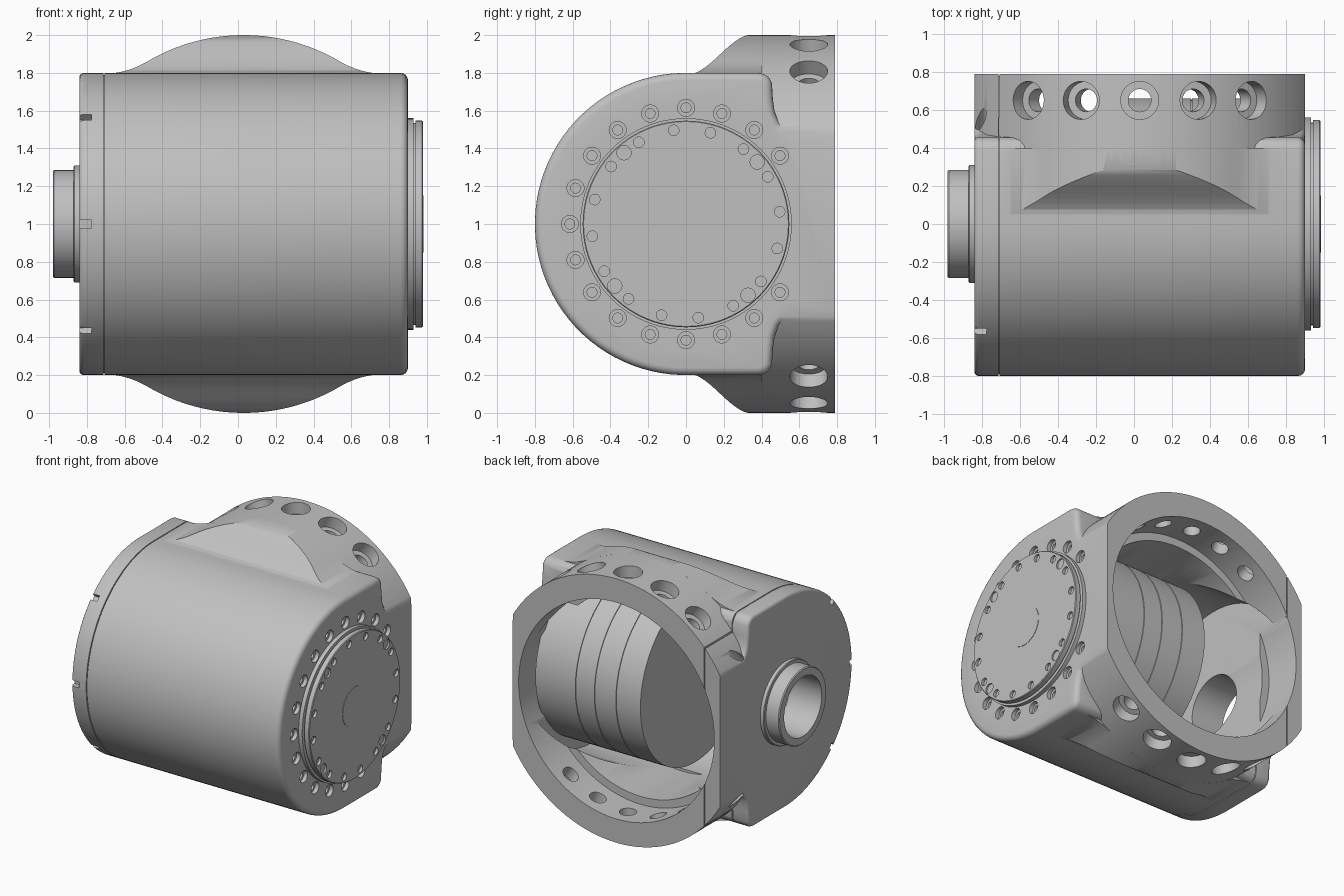
import bpy, bmesh
from math import sin, cos, pi, radians, sqrt
from mathutils import Vector, Matrix

if "Cube" in bpy.data.objects:
    bpy.data.objects.remove(bpy.data.objects["Cube"], do_unlink=True)

grey = bpy.data.materials.new("light_grey_metal")
grey.use_nodes = True
grey.diffuse_color = (0.53, 0.53, 0.53, 1)
grey.node_tree.nodes["Principled BSDF"].inputs["Base Color"].default_value = (0.53, 0.53, 0.53, 1)

MID = 0.03                      # x of the rear flange axis
RIGHT, LEFT, BACK = 0.9, -0.84, 0.79
X, Y = Vector((1, 0, 0)), Vector((0, 1, 0))


def finish(bm, name):
    bmesh.ops.recalc_face_normals(bm, faces=bm.faces)
    me = bpy.data.meshes.new(name)
    bm.to_mesh(me)
    bm.free()
    me.materials.append(grey)
    ob = bpy.data.objects.new(name, me)
    bpy.context.collection.objects.link(ob)
    return ob


def add_lathe(bm, pts, origin, axis, seg):
    """Revolve (height, radius) points about an axis, capped at both ends."""
    m = Matrix.Translation(origin) @ axis.to_track_quat('Z', 'Y').to_matrix().to_4x4()
    rings = [[bm.verts.new(m @ Vector((r * cos(2 * pi * i / seg), r * sin(2 * pi * i / seg), h)))
              for i in range(seg)] for h, r in pts]
    for a, b in zip(rings, rings[1:]):
        for i in range(seg):
            j = (i + 1) % seg
            bm.faces.new((a[i], a[j], b[j], b[i]))
    bm.faces.new(rings[0][::-1])
    bm.faces.new(rings[-1])


def lathe(name, pts, origin, axis, seg=96):
    bm = bmesh.new()
    add_lathe(bm, pts, Vector(origin), axis, seg)
    return finish(bm, name)


def hole_set(name, pts, places, seg=24):
    bm = bmesh.new()
    for origin, axis in places:
        add_lathe(bm, pts, origin, axis, seg)
    return finish(bm, name)


def prism(name, pts, axis, lo, hi, bevel_lo=0, bevel_hi=0):
    """Extrude a closed outline along x (y,z outline) or y (x,z outline)."""
    bm = bmesh.new()
    put = (lambda t, u, v: (t, u, v)) if axis == 'X' else (lambda t, u, v: (u, t, v))
    a, b = ([bm.verts.new(put(t, u, v)) for u, v in pts] for t in (lo, hi))
    caps = [bm.faces.new(a), bm.faces.new(b)]
    n = len(pts)
    for i in range(n):
        bm.faces.new((a[i], a[(i + 1) % n], b[(i + 1) % n], b[i]))
    bmesh.ops.recalc_face_normals(bm, faces=bm.faces)
    loops = [list(f.edges) for f in caps]
    for edges, width in zip(loops, (bevel_lo, bevel_hi)):
        if width:
            bmesh.ops.bevel(bm, geom=edges, offset=width, segments=4, profile=0.5,
                            affect='EDGES', clamp_overlap=False)
    return finish(bm, name)


def box(name, lo, hi):
    return prism(name, [(lo[1], lo[2]), (hi[1], lo[2]), (hi[1], hi[2]), (lo[1], hi[2])],
                 'X', lo[0], hi[0])


def combine(ob, other, op='DIFFERENCE'):
    """Apply a boolean and remove the helper."""
    mod = ob.modifiers.new("bool", 'BOOLEAN')
    mod.object, mod.operation, mod.solver = other, op, 'EXACT'
    dg = bpy.context.evaluated_depsgraph_get()
    me = bpy.data.meshes.new_from_object(ob.evaluated_get(dg))
    ob.modifiers.clear()
    ob.data = me
    bpy.data.objects.remove(other, do_unlink=True)
    return ob


def mirrored(upper):
    """Outline symmetric about z = 1 from its upper half (heights above axis)."""
    return [(u, 1 + v) for u, v in upper] + [(u, 1 - v) for u, v in reversed(upper)]


# Main housing: D-shaped outline with a rounded shoulder stepping to the rear
arc = [(-0.8 * cos(a), 0.8 * sin(a)) for a in (pi / 2 * (i + 0.5) / 24 for i in range(24))]
shoulder = [(0, 0.8), (0.385, 0.8), (0.415, 0.793), (0.44, 0.775), (0.455, 0.745),
            (0.46, 0.66), (0.47, 0.59), (0.49, 0.54), (0.525, 0.505), (0.57, 0.49), (0.9, 0.49)]
outline = mirrored(arc + shoulder)
housing = prism("housing", outline, 'X', LEFT, RIGHT, 0.025, 0.04)

# Rear flange, flattened on both sides
flange = lathe("flange", [(0.35, 1), (0.9, 1)], (MID, 0, 1), Y, 128)
combine(flange, box("flange_clip", (LEFT + 0.001, 0, -1), (RIGHT - 0.001, 1, 3)), 'INTERSECT')


# Fairing that swells from the housing up to the flange, top and bottom
def fairing_height(d):
    d = abs(d)
    if d < 0.5:
        return sqrt(1 - d * d)
    t = (d - 0.5) / 0.22
    return (1 - t) ** 2 * 0.866 + 2 * t * (1 - t) * 0.8 + t * t * 0.797


steps = [0.72 * i / 30 for i in range(-30, 31)]
fairing = prism("fairing", mirrored([(MID + d, fairing_height(d)) for d in steps]), 'Y', -0.1, 0.4)
ramp = [(0.36 * i / 14, 0.79 + 0.215 * (1 - cos(pi * i / 14)) / 2) for i in range(15)]
combine(fairing, prism("ramp", mirrored(ramp + [(0.5, 1.005)]), 'X', -0.8, 0.86), 'INTERSECT')

combine(housing, fairing, 'UNION')
combine(housing, flange, 'UNION')
combine(housing, box("rear_trim", (-2, BACK, -1), (2, 2, 3)))

# Hollow interior: stepped rear bore and cross cavity
combine(housing, lathe("rear_bore", [(0, 0.76), (0.5, 0.76), (0.5, 0.82), (1, 0.82)], (MID, 0, 1), Y))
combine(housing, lathe("cavity", [(-0.71, 0.74), (0.78, 0.74)], (0, 0, 1), X))

# Seam between housing and left cover
seam = box("seam", (-0.713, -1, 0), (-0.706, 1, 2))
core = [(u * 0.985, 1 + (v - 1) * 0.985) for u, v in outline]
core = [(min(u, BACK - 0.012), v) for u, v in core]
combine(seam, prism("seam_core", core, 'X', -0.8, -0.6))
combine(housing, seam)

# Counterbored holes around the flange
places = []
for k in range(-2, 3):
    for s in (1, -1):
        d = Vector((sin(radians(18 * k)), 0, s * cos(radians(18 * k))))
        places.append((Vector((MID, 0.65, 1)), d))
combine(housing, hole_set("flange_holes", [(0.7, 0.06), (0.91, 0.06), (0.91, 0.1), (1.1, 0.1)], places, 32))


# Bolt circle on the right face
def on_face(r, deg, x):
    return Vector((x, r * cos(radians(deg)), 1 + r * sin(radians(deg))))


places = [(on_face(0.615, 18 * k, RIGHT), X) for k in range(2, 19)]
combine(housing, hole_set("bolt_holes", [(-0.08, 0.026), (-0.03, 0.026), (-0.03, 0.045), (0.1, 0.045)], places))

# Notches and radial holes in the cover rim
for deg in (135, 180, 225):
    notch = box("notch", (-0.9, 0.755, -0.022), (-0.775, 0.9, 0.022))
    notch.data.transform(Matrix.Translation((0, 0, 1)) @ Matrix.Rotation(radians(deg), 4, 'X'))
    combine(housing, notch)
places = [(Vector((-0.805, 0, 1)), Vector((0, 1, s)).normalized()) for s in (1, -1)]
combine(housing, hole_set("rim_holes", [(0.62, 0.03), (1, 0.03)], places))

# Left spigot with its through hole
spigot = lathe("left_spigot", [(-0.8, 0.31), (-0.865, 0.31), (-0.87, 0.305), (-0.87, 0.285),
                               (-0.973, 0.285), (-0.98, 0.278)], (0, 0, 1), X)
for part in (spigot, housing):
    combine(part, lathe("spigot_bore", [(-1.1, 0.225), (-0.6, 0.225)], (0, 0, 1), X))

# Output disc with a groove, recesses and a thin centre plate
disc = lathe("output_disc", [(0.86, 0.56), (0.93, 0.56), (0.93, 0.535), (0.94, 0.535), (0.94, 0.547),
                             (0.975, 0.547), (0.98, 0.542)], (0, 0, 1), X)
places = [(on_face(0.5, 7.5 + 22.5 * k, 0.98), X) for k in range(16)]
combine(disc, hole_set("disc_holes", [(-0.02, 0.028), (0.1, 0.028)], places))
places = [(on_face(0.5, 41 + 90 * k, 0.98), X) for k in range(4)]
combine(disc, hole_set("disc_pins", [(-0.012, 0.038), (0.1, 0.038)], places))
plate = lathe("disc_centre", [(0.97, 0.15), (0.983, 0.15)], (0, 0, 1), X)

# Inner drum with shallow grooves
profile = [(-0.08, 0.66)]
for g in (0.12, 0.3, 0.46):
    profile += [(g, 0.66), (g, 0.654), (g + 0.006, 0.654), (g + 0.006, 0.66)]
drum = lathe("inner_drum", profile + [(0.8, 0.66)], (0, 0, 1), X)

for ob in (housing, spigot, disc, plate, drum):
    bpy.ops.object.select_all(action='DESELECT')
    ob.select_set(True)
    bpy.context.view_layer.objects.active = ob
    bpy.ops.object.shade_smooth_by_angle(angle=radians(30))
